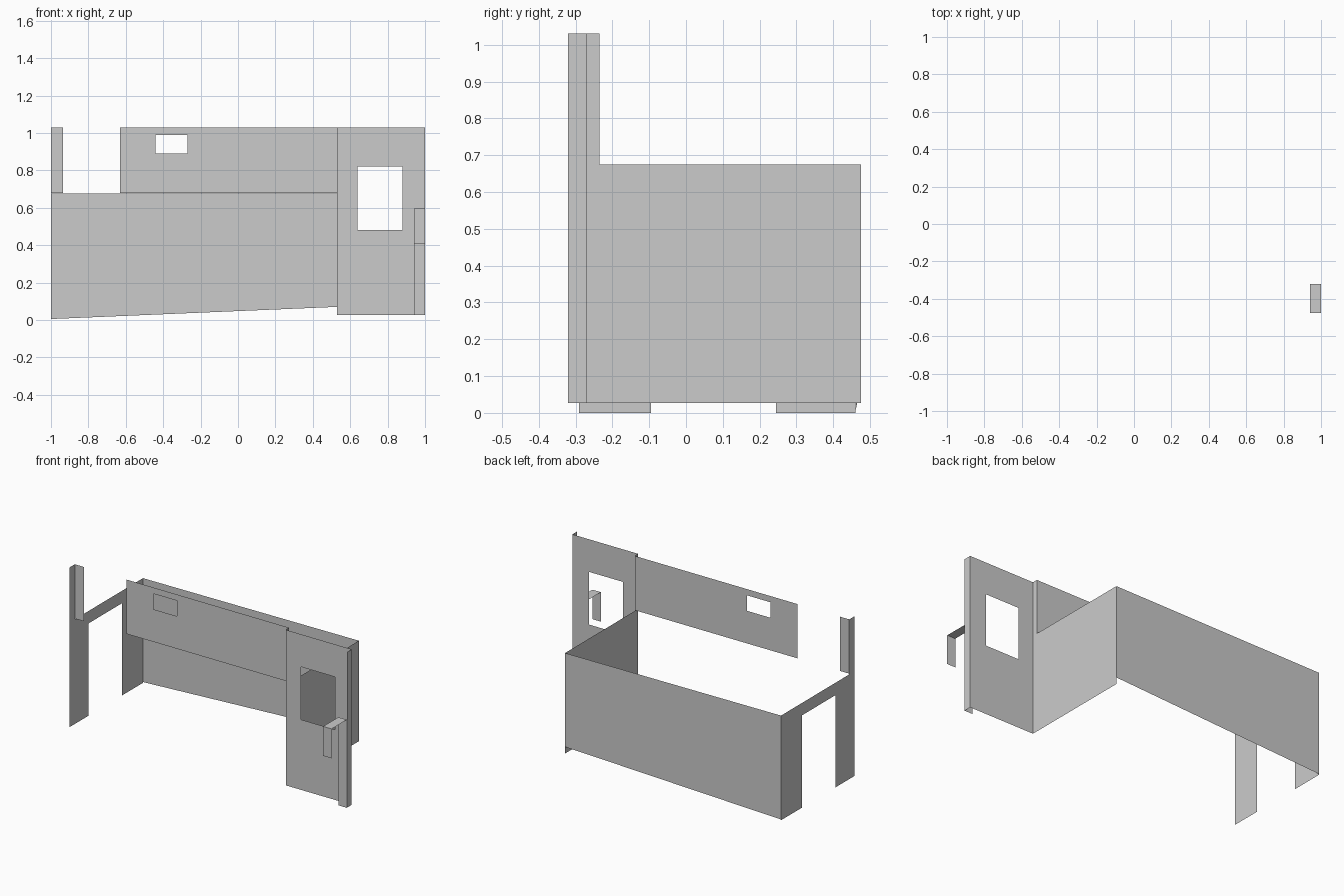
import bpy, bmesh
from mathutils import Vector

if "Cube" in bpy.data.objects:
    bpy.data.objects.remove(bpy.data.objects["Cube"])

BACK, FRONT, PANEL, LIP = 0.475, -0.235, -0.27, -0.32   # wall depths (y)
LEFT, MID, RIGHT = -1.0, 0.53, 1.0                      # wall positions (x)
LOW, TOP = 0.675, 1.03                                  # wall heights (z)


def sheet(name, place, normal, *loops):
    """Flat sheet: first loop is the outline, later loops are holes."""
    bm = bmesh.new()
    edges = []
    for loop in loops:
        vs = [bm.verts.new(place(a, b)) for a, b in loop]
        edges += [bm.edges.new((vs[i - 1], vs[i])) for i in range(len(vs))]
    bmesh.ops.triangle_fill(bm, edges=edges, use_beauty=True, normal=normal)
    for f in bm.faces:
        f.normal_update()
        if f.normal.dot(Vector(normal)) < 0:
            f.normal_flip()
    me = bpy.data.meshes.new(name)
    bm.to_mesh(me)
    bm.free()
    ob = bpy.data.objects.new(name, me)
    bpy.context.collection.objects.link(ob)
    return ob


def rect(a0, a1, b0, b1):
    return [(a0, b0), (a1, b0), (a1, b1), (a0, b1)]


def facing_y(y):
    return lambda a, b: (a, y, b)


def facing_x(x):
    return lambda a, b: (x, a, b)


# back wall, slightly skewed with a rising lower edge
sheet("back_wall",
      lambda x, z: (x, 0.46 + (BACK - 0.46) * (x - LEFT) / (MID - LEFT), z),
      (0, 1, 0),
      [(LEFT, 0.005), (MID, 0.07), (MID, LOW), (LEFT, LOW)])

# left wall with a wide opening between two legs and a tall front pillar
sheet("left_wall", facing_x(LEFT), (-1, 0, 0),
      [(-0.29, 0), (-0.095, 0), (-0.095, 0.595), (0.245, 0.595), (0.245, 0),
       (0.46, 0), (0.46, LOW), (FRONT, LOW), (FRONT, TOP), (-0.29, TOP)])

# dividing wall with a tall front edge
sheet("dividing_wall", facing_x(MID), (1, 0, 0),
      [(PANEL, 0.027), (BACK, 0.027), (BACK, LOW), (FRONT, LOW),
       (FRONT, TOP), (PANEL, TOP)])

# upper front fascia with a small window, and the narrow strip at the left
sheet("front_fascia", facing_y(FRONT), (0, -1, 0),
      rect(-0.63, MID, 0.68, TOP), rect(-0.44, -0.27, 0.89, 0.99))
sheet("left_fascia_strip", facing_y(FRONT), (0, -1, 0),
      rect(LEFT, -0.935, 0.68, TOP))

# right front panel with a large window, and its end return
sheet("right_panel", facing_y(PANEL), (0, -1, 0),
      rect(MID, RIGHT, 0.027, TOP), rect(0.64, 0.88, 0.48, 0.82))
sheet("panel_end", facing_x(RIGHT), (1, 0, 0),
      rect(LIP, PANEL, 0.027, TOP))

# bent bracket: post face, flat arm and hanging tip
sheet("bracket_post", facing_y(LIP), (0, -1, 0), rect(0.94, RIGHT, 0.027, 0.595))
sheet("bracket_arm", lambda x, y: (x, y, 0.595), (0, 0, 1),
      rect(0.94, RIGHT, -BACK, LIP))
sheet("bracket_tip", facing_y(-BACK), (0, -1, 0), rect(0.94, RIGHT, 0.405, 0.595))
